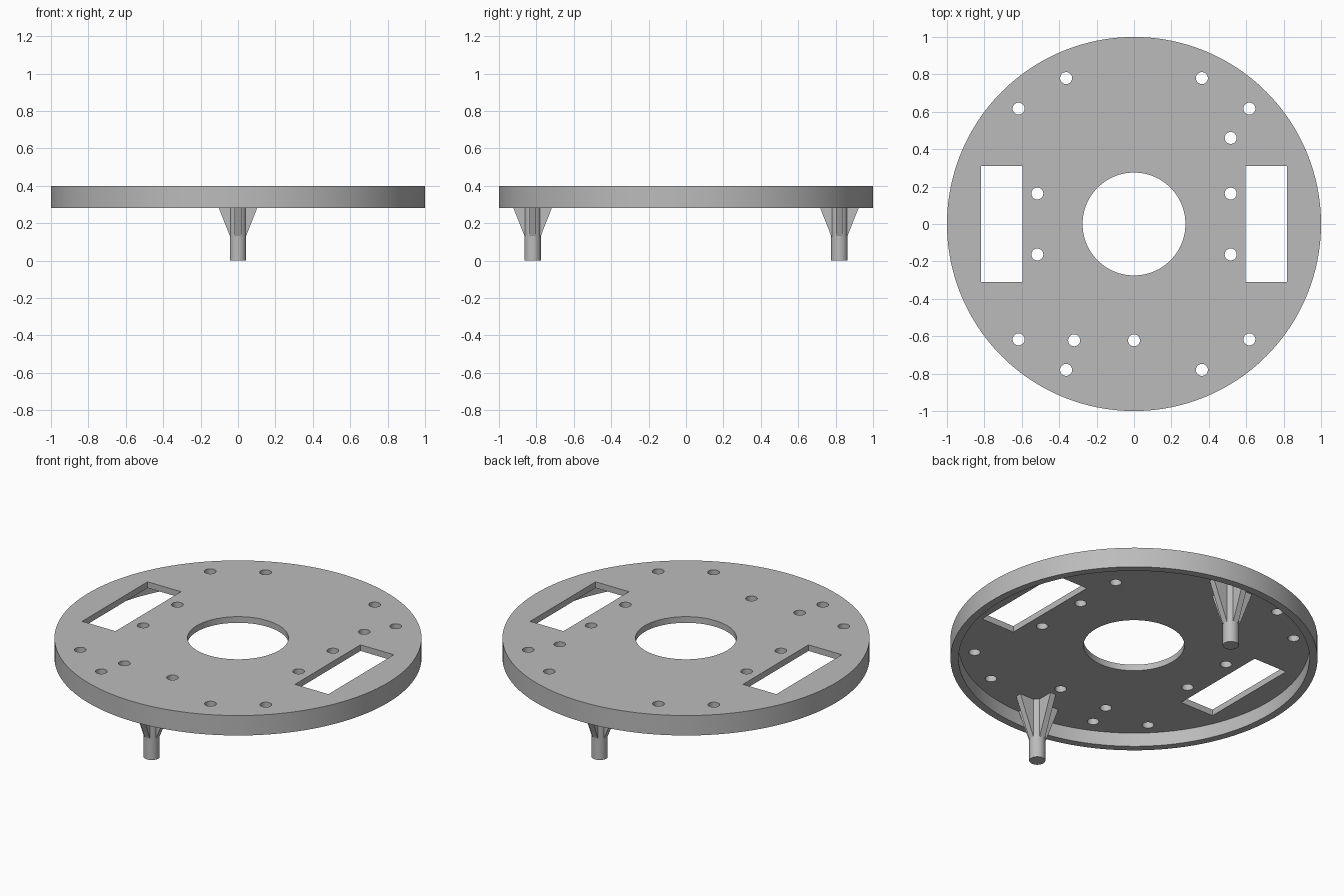
import bpy, bmesh, math
from mathutils import Matrix, Vector

cube = bpy.data.objects.get("Cube")
if cube:
    bpy.data.objects.remove(cube, do_unlink=True)

TOP, FLOOR, BASE = 0.4, 0.363, 0.28     # plate top, plate underside, rim bottom

grey = bpy.data.materials.new("light_grey")
grey.use_nodes = True
grey.diffuse_color = (0.5, 0.5, 0.5, 1)
grey.node_tree.nodes["Principled BSDF"].inputs["Base Color"].default_value = (0.5, 0.5, 0.5, 1)


def make_object(name, bm):
    bmesh.ops.recalc_face_normals(bm, faces=bm.faces)
    mesh = bpy.data.meshes.new(name)
    bm.to_mesh(mesh)
    bm.free()
    mesh.materials.append(grey)
    obj = bpy.data.objects.new(name, mesh)
    bpy.context.collection.objects.link(obj)
    return obj


def activate(obj):
    bpy.ops.object.select_all(action='DESELECT')
    obj.select_set(True)
    bpy.context.view_layer.objects.active = obj


def smooth(obj):
    activate(obj)
    bpy.ops.object.shade_smooth_by_angle(angle=math.radians(30))


def add_cylinder(bm, x, y, z0, z1, radius, sides):
    bmesh.ops.create_cone(bm, cap_ends=True, segments=sides, radius1=radius, radius2=radius,
                          depth=z1 - z0, matrix=Matrix.Translation((x, y, (z0 + z1) / 2)))


# Round plate with a downward rim and central opening, turned from a profile
bm = bmesh.new()
profile = [(0.275, FLOOR), (0.275, TOP), (1, TOP), (1, BASE), (0.956, BASE), (0.956, FLOOR)]
ring = [bm.verts.new((r, 0, z)) for r, z in profile]
edges = [bm.edges.new((ring[i], ring[i - 1])) for i in range(len(ring))]
bmesh.ops.spin(bm, geom=ring + edges, axis=(0, 0, 1), cent=(0, 0, 0),
               angle=math.tau, steps=128, use_merge=True)
bmesh.ops.remove_doubles(bm, verts=bm.verts, dist=0.0001)
plate = make_object("round_plate", bm)

# Cutter for the screw holes and the two side windows
holes = [(sx * x, sy * y) for x, y in ((0.363, 0.78), (0.617, 0.617), (0.517, 0.163))
         for sx in (-1, 1) for sy in (-1, 1)]
holes += [(0.517, 0.46), (-0.32, -0.622), (0, -0.622)]
bm = bmesh.new()
for x, y in holes:
    add_cylinder(bm, x, y, FLOOR - 0.1, TOP + 0.1, 0.032, 32)
for side in (-1, 1):
    bmesh.ops.create_cube(bm, size=1, matrix=Matrix.Translation((side * 0.708, 0, TOP))
                          @ Matrix.Diagonal((0.222, 0.622, 0.3, 1)))
cutter = make_object("hole_cutter", bm)
cutter.hide_render = True

cut = plate.modifiers.new("holes", 'BOOLEAN')
cut.operation = 'DIFFERENCE'
cut.solver = 'EXACT'
cut.object = cutter
activate(plate)
bpy.ops.object.modifier_apply(modifier=cut.name)
bpy.data.objects.remove(cutter, do_unlink=True)
smooth(plate)


# Support posts with four tapering ribs each
def make_post(name, y):
    bm = bmesh.new()
    add_cylinder(bm, 0, y, 0, FLOOR, 0.044, 48)
    for turn in range(4):
        place = Matrix.Translation((0, y, 0)) @ Matrix.Rotation(turn * math.pi / 2, 4, 'Z')
        outline = [(0.03, 0.13), (0.043, 0.13), (0.135, FLOOR), (0.03, FLOOR)]
        face = bm.faces.new([bm.verts.new(place @ Vector((r, -0.018, z))) for r, z in outline])
        grown = bmesh.ops.extrude_face_region(bm, geom=[face])["geom"]
        shift = place.to_3x3() @ Vector((0, 0.036, 0))
        bmesh.ops.translate(bm, vec=shift,
                            verts=[v for v in grown if isinstance(v, bmesh.types.BMVert)])
    smooth(make_object(name, bm))


make_post("front_post", -0.82)
make_post("back_post", 0.82)
